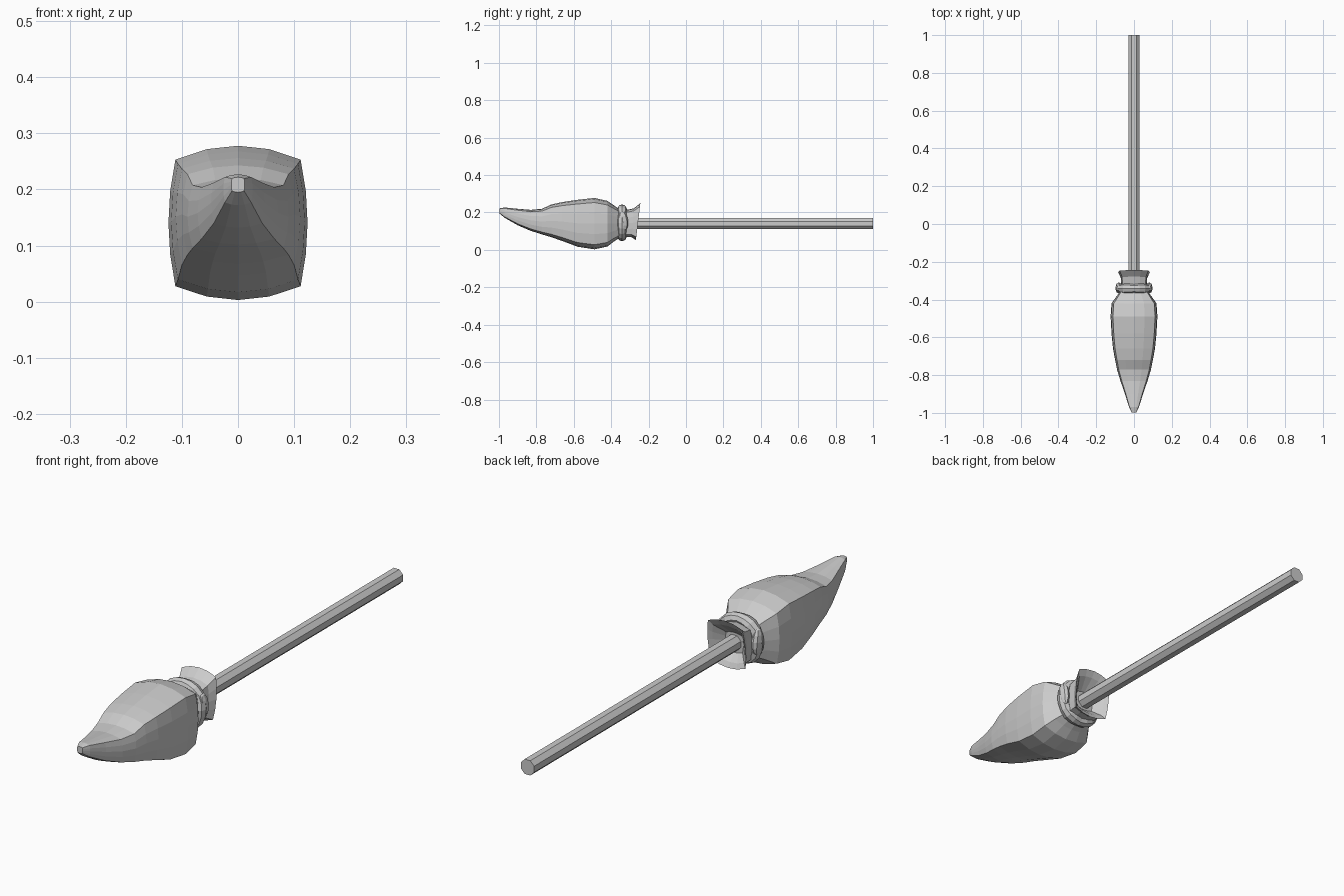
import bpy, bmesh, math
from mathutils import Matrix

if "Cube" in bpy.data.objects:
    bpy.data.objects.remove(bpy.data.objects["Cube"])

CZ = 0.14  # height of the handle axis

def finish(name, bm):
    bmesh.ops.recalc_face_normals(bm, faces=bm.faces)
    me = bpy.data.meshes.new(name)
    bm.to_mesh(me)
    bm.free()
    ob = bpy.data.objects.new(name, me)
    bpy.context.collection.objects.link(ob)
    return ob

def section(n=4):
    """Unit pillow-square outline: bulged sides between four hard corners."""
    pts = []
    for side in range(4):
        for i in range(n):
            t = -1 + 2 * i / n
            u, v = 0.9 * t, 0.82 + 0.18 * (1 - t * t)
            if side % 2:
                u, v = 0.82 * t, 0.9 + 0.1 * (1 - t * t)
            pts.append([(u, v), (v, -u), (-u, -v), (-v, u)][side])
    return pts

def loft(name, rings):
    """rings: y, half width, bottom z, top z, y lean with height"""
    bm = bmesh.new()
    loops = []
    for y, w, lo, hi, lean in rings:
        c, h = (lo + hi) / 2, (hi - lo) / 2
        loops.append([bm.verts.new((w * u, y + lean * v, c + h * v)) for u, v in section()])
    for a, b in zip(loops, loops[1:]):
        for i in range(len(a)):
            j = (i + 1) % len(a)
            bm.faces.new((a[i], a[j], b[j], b[i]))
    bm.faces.new(loops[0])
    bm.faces.new(loops[-1])
    return finish(name, bm)

# Handle: octagonal stick
bm = bmesh.new()
bmesh.ops.create_cone(bm, cap_ends=True, segments=8, radius1=0.032, radius2=0.032, depth=1.36,
                      matrix=Matrix.Translation((0, 0.32, CZ)) @ Matrix.Rotation(math.pi / 2, 4, 'X')
                      @ Matrix.Rotation(math.pi / 8, 4, 'Z'))
finish("handle", bm)

# Bristles: swollen body, upturned tip, pinched neck and hollow flared collar
loft("bristles", [
    (-0.998, 0.012, 0.195, 0.222, 0),
    (-0.97, 0.026, 0.172, 0.227, 0),
    (-0.90, 0.048, 0.132, 0.220, 0),
    (-0.83, 0.072, 0.102, 0.214, 0),
    (-0.77, 0.090, 0.083, 0.220, 0),
    (-0.72, 0.100, 0.068, 0.243, 0),
    (-0.66, 0.111, 0.047, 0.256, 0),
    (-0.58, 0.119, 0.017, 0.268, 0),
    (-0.49, 0.124, 0.003, 0.278, 0),
    (-0.42, 0.119, 0.018, 0.262, 0),
    (-0.385, 0.094, 0.045, 0.238, 0),
    (-0.35, 0.070, 0.068, 0.214, 0),
    (-0.32, 0.068, 0.068, 0.214, 0),
    (-0.285, 0.070, 0.068, 0.222, 0.006),
    (-0.256, 0.084, 0.052, 0.250, 0.012),
    (-0.268, 0.070, 0.072, 0.225, 0.010),
    (-0.305, 0.040, 0.100, 0.180, 0),
])

# Binding: rope ring round the neck
bpy.ops.mesh.primitive_torus_add(major_segments=20, minor_segments=8, major_radius=0.078,
                                 minor_radius=0.023, location=(0, -0.342, CZ + 0.005),
                                 rotation=(math.pi / 2, 0, 0))
ring = bpy.context.object
ring.name = "binding_ring"
for v in ring.data.vertices:
    r = math.hypot(v.co.x, v.co.y)
    a = math.atan2(v.co.y, v.co.x)
    k = 1 - 0.02 * math.cos(4 * a)
    v.co.x *= k
    v.co.y *= k
    v.co.z *= 1.1 + 0.12 * math.cos(6 * a)

# Overlapping rope strands on both sides
bm = bmesh.new()
for s in (-1, 1):
    m = (Matrix.Translation((s * 0.08, -0.335, 0.155)) @ Matrix.Rotation(0.15, 4, 'X')
         @ Matrix.Diagonal((0.018, 0.026, 0.052, 1)))
    bmesh.ops.create_uvsphere(bm, u_segments=8, v_segments=6, radius=1, matrix=m)
finish("binding_strands", bm)
